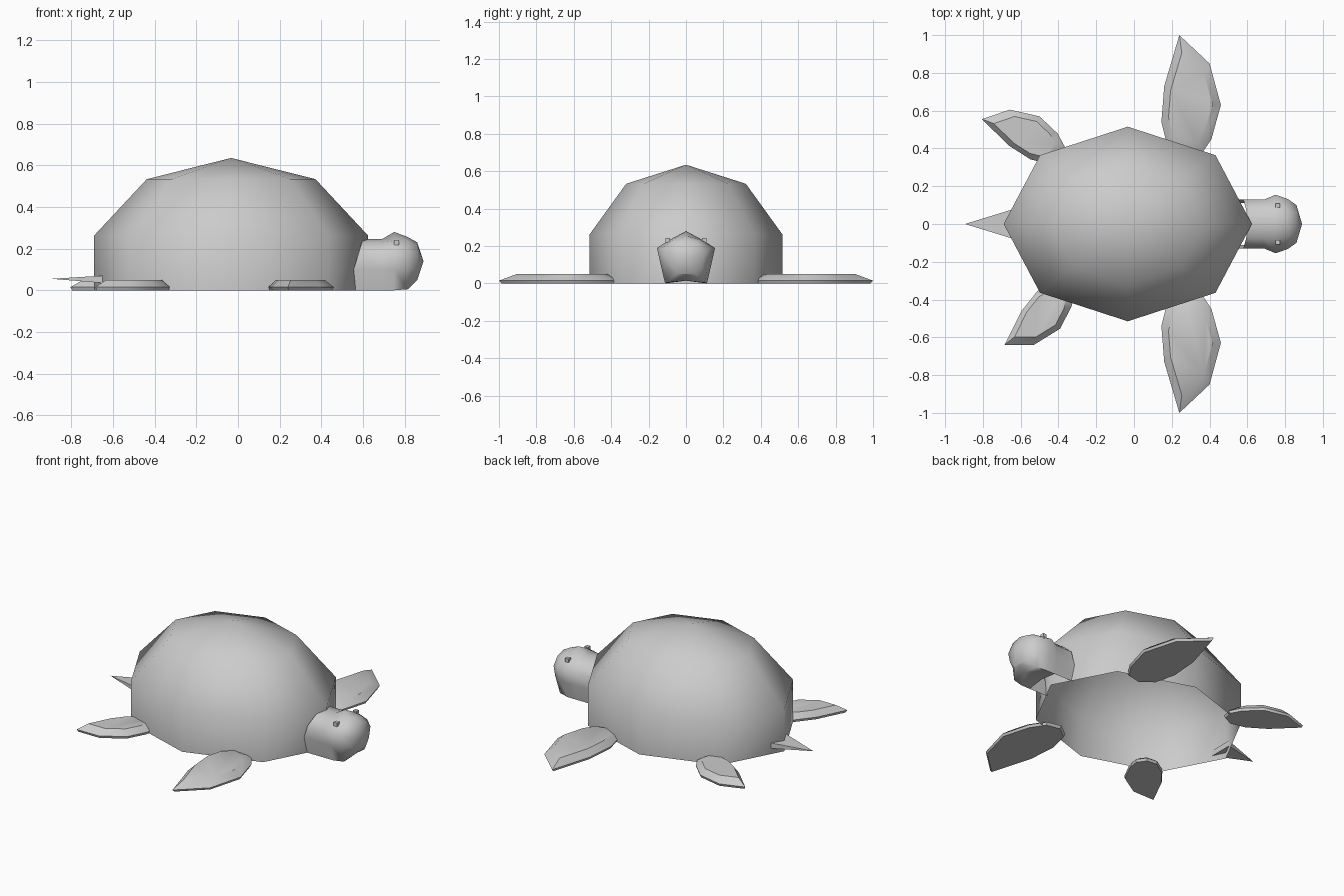
import bpy
import bmesh
from math import cos, sin, pi, radians
from mathutils import Matrix, Vector

cube = bpy.data.objects.get("Cube")
if cube:
    bpy.data.objects.remove(cube, do_unlink=True)

# One plain grey for everything
GREY = (0.6, 0.6, 0.6, 1)
grey = bpy.data.materials.new("plain grey")
grey.use_nodes = True
grey.diffuse_color = GREY
grey.node_tree.nodes["Principled BSDF"].inputs["Base Color"].default_value = GREY


def finish(name, bm, angle=None):
    """Turn a bmesh into a named grey object, smooth below the given angle."""
    bmesh.ops.recalc_face_normals(bm, faces=bm.faces[:])
    mesh = bpy.data.meshes.new(name)
    bm.to_mesh(mesh)
    bm.free()
    mesh.materials.append(grey)
    obj = bpy.data.objects.new(name, mesh)
    bpy.context.collection.objects.link(obj)
    if angle:
        bpy.ops.object.select_all(action='DESELECT')
        obj.select_set(True)
        bpy.context.view_layer.objects.active = obj
        bpy.ops.object.shade_smooth_by_angle(angle=radians(angle))
    return obj


def ring(bm, points):
    return [bm.verts.new(p) for p in points]


def bridge(bm, a, b, closed=True):
    n = len(a)
    for i in range(n if closed else n - 1):
        j = (i + 1) % n
        bm.faces.new((a[i], a[j], b[j], b[i]))


def fan(bm, loop, tip):
    for i in range(len(loop)):
        bm.faces.new((loop[i], loop[(i + 1) % len(loop)], tip))


# Shell: open eight-sided dome
bm = bmesh.new()
loops = []
for rx, ry, z in ((.657, .515, 0), (.657, .515, .263), (.405, .32, .533)):
    loops.append(ring(bm, [(rx * cos(i * pi / 4) - .033, ry * sin(i * pi / 4), z)
                           for i in range(8)]))
bridge(bm, loops[0], loops[1])
bridge(bm, loops[1], loops[2])
fan(bm, loops[2], bm.verts.new((-.033, 0, .635)))
finish("shell", bm, 80)

# Flippers: one leaf outline measured from its tip, reused for all four
LEAF = [(0, 0), (.16, -.15), (.22, -.37), (.17, -.55), (.11, -.64),
        (.02, -.66), (-.06, -.6), (-.095, -.46), (-.08, -.27)]


def flipper(name, tip, side, scale=1, turn=0):
    bm = bmesh.new()
    spin = Matrix.Rotation(radians(turn), 2)
    middle = Vector((.05, -.36))
    loops = []
    for shrink, z in ((.96, 0), (1, .015), (.74, .05)):
        flat = [spin @ (middle + (Vector(p) - middle) * shrink) * scale for p in LEAF]
        loops.append(ring(bm, [(tip[0] + p.x, tip[1] + side * p.y, z) for p in flat]))
    bridge(bm, loops[0], loops[1])
    bridge(bm, loops[1], loops[2])
    bm.faces.new(loops[0])
    bm.faces.new(loops[2])
    finish(name, bm, 35)


flipper("front_flipper_left", (.24, 1), 1)
flipper("front_flipper_right", (.24, -1), -1)
flipper("back_flipper_left", (-.805, .555), 1, .71, 62)
flipper("back_flipper_right", (-.685, -.64), -1, .71, 43)

# Tail: flat wedge with a point at the back
bm = bmesh.new()
base = ring(bm, [(-.65, y, z) for y, z in ((-.075, .035), (.075, .035), (.075, .07), (-.075, .07))])
fan(bm, base, bm.verts.new((-.895, 0, .055)))
bm.faces.new(base)
finish("tail", bm)

# Head and neck: mirrored sections along x, from the open neck to the snout
NECK = [(0, .245), (.075, .23), (.13, .18), (.13, .1), (.112, 0)]
CROWN = [(0, .28), (.08, .237), (.155, .19), (.135, .1), (.112, 0)]
BROW = [(0, .255), (.07, .235), (.132, .185), (.115, .1), (.1, .005)]
SNOUT = [(0, .23), (.06, .215), (.1, .165), (.085, .1), (.05, .05)]


def section(bm, x, half, lean=0):
    both = half[::-1] + [(-y, z) for y, z in half[1:]]
    return ring(bm, [(x + lean * max(0, z - .1), y, z) for y, z in both])


bm = bmesh.new()
loops = [section(bm, .555, NECK, .3), section(bm, .69, NECK), section(bm, .75, CROWN),
         section(bm, .815, BROW), section(bm, .86, SNOUT)]
for a, b in zip(loops, loops[1:]):
    bridge(bm, a, b, closed=False)
fan(bm, loops[-1], bm.verts.new((.89, 0, .14)))
# Arched underside of the head, closed behind by the throat
chin = ring(bm, [(x, 0, z) for x, z in ((.69, .015), (.75, .015), (.815, .015), (.86, .05))])
for i in range(3):
    lo, hi = loops[i + 1], loops[i + 2]
    bm.faces.new((lo[0], hi[0], chin[i + 1], chin[i]))
    bm.faces.new((lo[-1], chin[i], chin[i + 1], hi[-1]))
bmesh.ops.remove_doubles(bm, verts=bm.verts[:], dist=.0005)
finish("head", bm, 60)

# Eyes: tiny studs on the brow
for side, label in ((1, "left"), (-1, "right")):
    bm = bmesh.new()
    bmesh.ops.create_cube(bm, size=.024, matrix=Matrix.Translation((.76, side * .097, .23)))
    finish("eye_" + label, bm)
